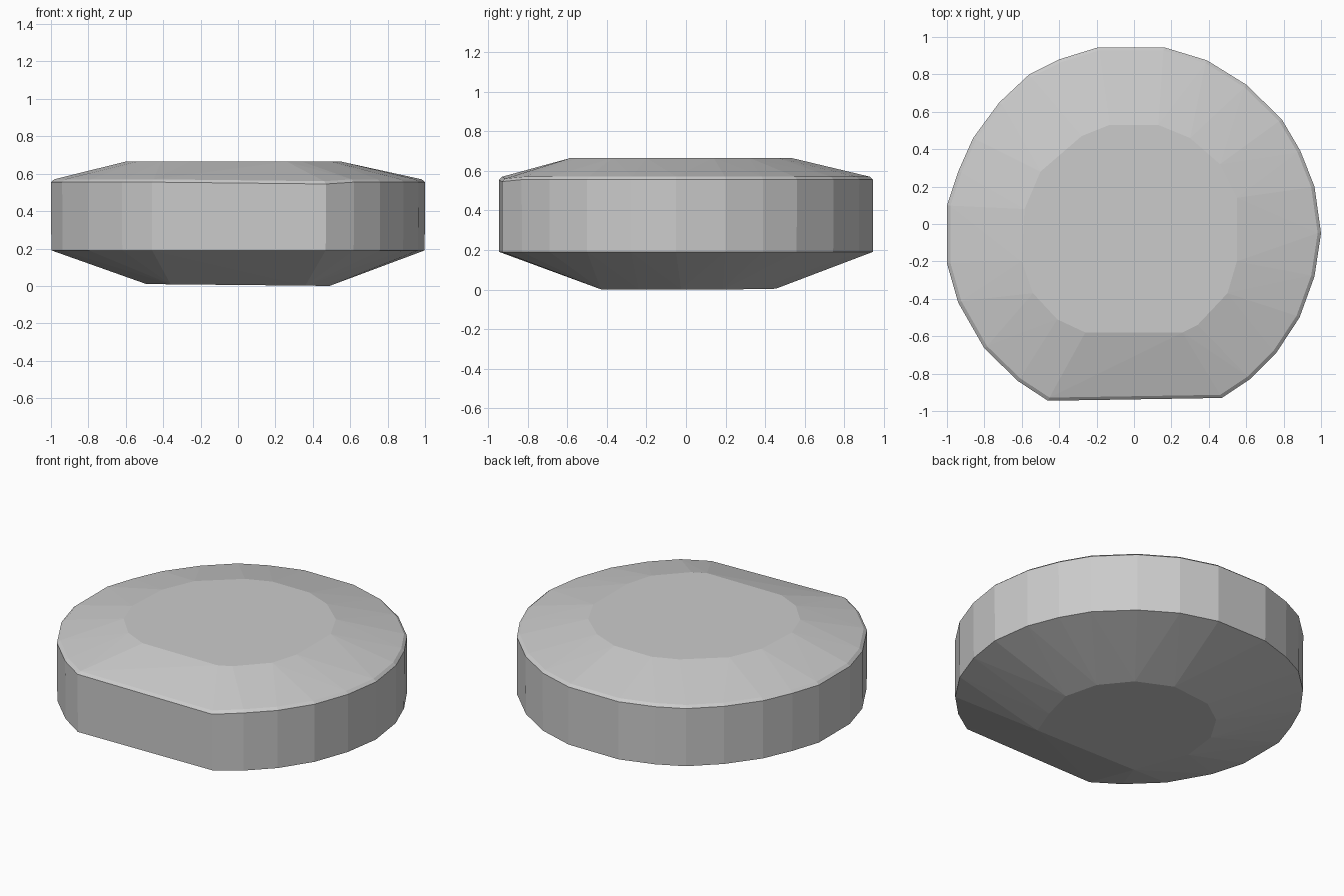
import bpy
import bmesh

if "Cube" in bpy.data.objects:
    bpy.data.objects.remove(bpy.data.objects["Cube"])

# Girdle outline seen from above, with the flat at the front
outline = [
    (-0.46, -0.945), (0.47, -0.93), (0.62, -0.83), (0.76, -0.69), (0.885, -0.5),
    (0.965, -0.28), (1.0, -0.05), (0.965, 0.2), (0.89, 0.39), (0.79, 0.56),
    (0.6, 0.745), (0.39, 0.875), (0.16, 0.945), (-0.19, 0.945), (-0.4, 0.88),
    (-0.56, 0.8), (-0.72, 0.65), (-0.86, 0.46), (-0.94, 0.28), (-1.0, 0.1),
    (-1.0, -0.21), (-0.94, -0.42), (-0.8, -0.665), (-0.62, -0.84),
]
# Outline of the flat table on top
table = [
    (-0.26, -0.58), (0.26, -0.58), (0.34, -0.54), (0.5, -0.37), (0.55, -0.2),
    (0.55, 0.14), (0.46, 0.32), (0.3, 0.46), (0.13, 0.53), (-0.13, 0.53),
    (-0.28, 0.47), (-0.5, 0.28), (-0.585, 0.08), (-0.6, -0.2), (-0.54, -0.37),
    (-0.41, -0.51),
]


def ring(points, z, scale=1.0):
    """Points of one horizontal section; z is a function of x and y."""
    return [(x * scale, y * scale, z(x, y)) for x, y in points]


# Small flat base: a half-size copy of the girdle, cut at the front
base = [(0.49 * x, max(0.48 * y, -0.43)) for x, y in outline[::2]]
base += [(-0.36, -0.43), (0.36, -0.43)]

sections = ring(base, lambda x, y: 0.005 - 0.005 * x / 0.5)
sections += ring(outline, lambda x, y: 0.19, 0.998)
sections += ring(outline, lambda x, y: 0.555 if y > -0.9 or x < 0 else 0.545)
sections += ring(outline, lambda x, y: 0.57 if y > -0.9 or x < 0 else 0.56, 0.982)
sections += ring(table, lambda x, y: 0.665)

# Faceted stone skinned around the sections
bm = bmesh.new()
for co in sections:
    bm.verts.new(co)
hull = bmesh.ops.convex_hull(bm, input=bm.verts)
loose = [v for v in bm.verts if not v.link_faces]
bmesh.ops.delete(bm, geom=loose, context='VERTS')
bmesh.ops.dissolve_limit(bm, angle_limit=0.01, verts=bm.verts, edges=bm.edges)
bmesh.ops.recalc_face_normals(bm, faces=bm.faces)

mesh = bpy.data.meshes.new("faceted_stone")
bm.to_mesh(mesh)
bm.free()
stone = bpy.data.objects.new("faceted_stone", mesh)
bpy.context.collection.objects.link(stone)
